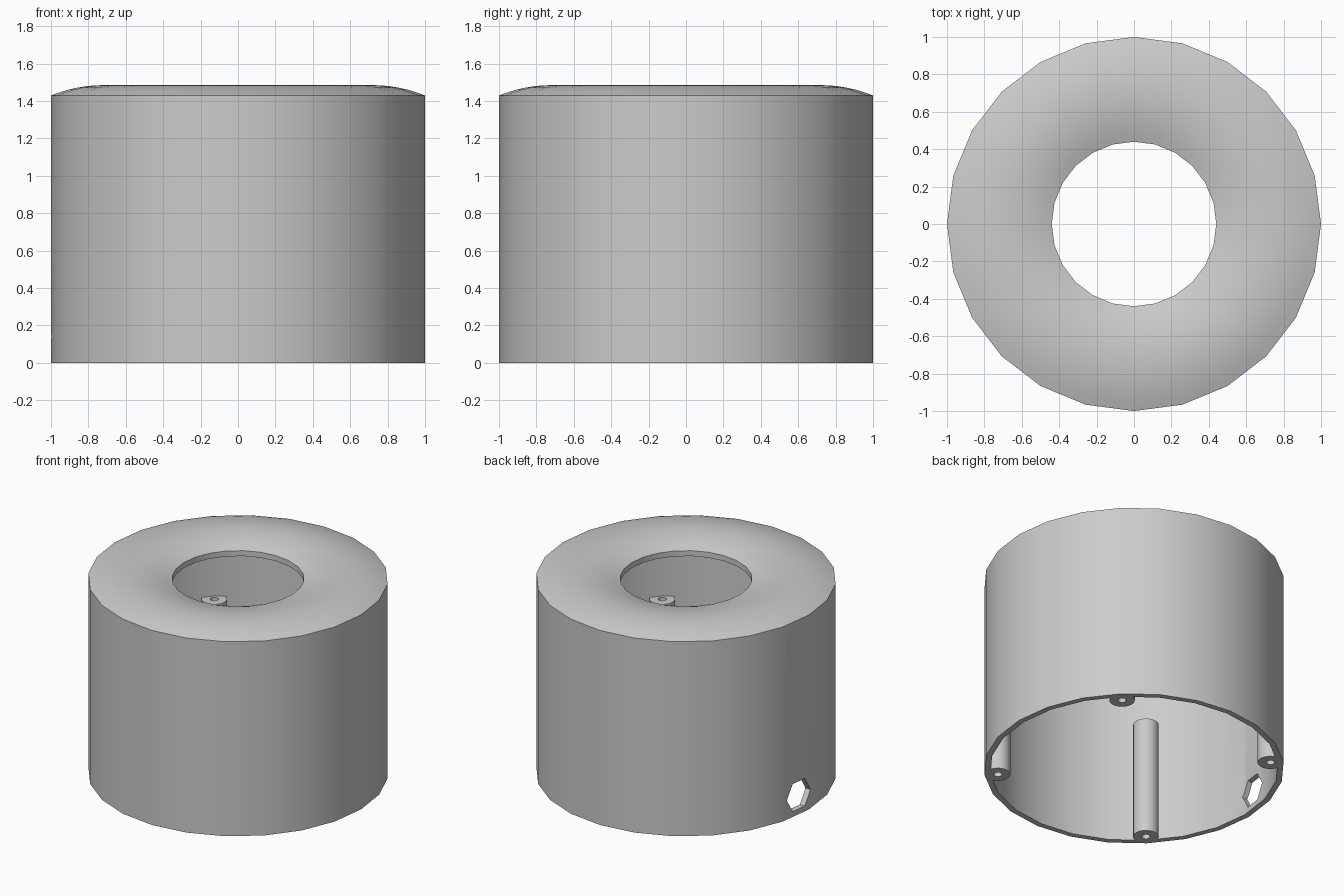
import bpy, math
from math import cos, sin, pi, radians
import bmesh

cube = bpy.data.objects.get("Cube")
if cube:
    bpy.data.objects.remove(cube, do_unlink=True)

grey = bpy.data.materials.new("plain_grey")
grey.use_nodes = True
colour = (0.6, 0.6, 0.6, 1)
grey.diffuse_color = colour
grey.node_tree.nodes["Principled BSDF"].inputs["Base Color"].default_value = colour

SIDES = 24
WALL_TOP, RISE = 1.43, 0.055
HOLE_R, SKIN = 0.44, 0.04


def lathe(name, profile, centre=(0, 0), sides=SIDES):
    """Spin a closed (radius, height) profile around a vertical axis."""
    bm = bmesh.new()
    rings = []
    for i in range(sides):
        a = 2 * pi * i / sides
        rings.append([bm.verts.new((centre[0] + r * cos(a), centre[1] + r * sin(a), z))
                      for r, z in profile])
    n = len(profile)
    for i in range(sides):
        here, there = rings[i], rings[(i + 1) % sides]
        for j in range(n):
            k = (j + 1) % n
            bm.faces.new((here[j], there[j], there[k], here[k]))
    bmesh.ops.recalc_face_normals(bm, faces=bm.faces)
    mesh = bpy.data.meshes.new(name)
    bm.to_mesh(mesh)
    bm.free()
    obj = bpy.data.objects.new(name, mesh)
    bpy.context.collection.objects.link(obj)
    mesh.materials.append(grey)
    return obj


def smooth(obj):
    bpy.ops.object.select_all(action="DESELECT")
    obj.select_set(True)
    bpy.context.view_layer.objects.active = obj
    bpy.ops.object.shade_smooth_by_angle(angle=radians(30))


def crown(outer, base, steps=12):
    """Rounded ring section from the outer edge to the central opening."""
    points = []
    for i in range(steps + 1):
        t = i / steps
        points.append((outer + (HOLE_R - outer) * t, base + RISE * (1 - (2 * t - 1) ** 2)))
    return points


# Housing: thin wall and a rounded top with a central opening
inner = 1 - SKIN
profile = [(1, 0)] + crown(1, WALL_TOP) + crown(inner, WALL_TOP - SKIN)[::-1] + [(inner, 0)]
housing = lathe("housing", profile)

# Hexagonal cable slot through the wall
bpy.ops.mesh.primitive_cylinder_add(vertices=6, radius=0.117, depth=0.3,
                                    location=(-1, 0.1, 0.14), rotation=(0, pi / 2, 0))
cutter = bpy.context.object
cutter.name = "slot_cutter"
cutter.hide_render = True
cutter.data.materials.append(grey)
cut = housing.modifiers.new("cable_slot", "BOOLEAN")
cut.operation, cut.solver, cut.object = "DIFFERENCE", "EXACT", cutter
bpy.ops.object.select_all(action="DESELECT")
bpy.context.view_layer.objects.active = housing
housing.select_set(True)
bpy.ops.object.modifier_apply(modifier=cut.name)
bpy.data.objects.remove(cutter, do_unlink=True)
smooth(housing)

# Four hollow screw posts against the inside of the wall
for name, angle in (("back_left", 45), ("back_right", 135),
                    ("front_right", 225), ("front_left", 315)):
    a = radians(angle)
    post = lathe(name + "_screw_post",
                 [(0.085, 0), (0.085, 0.86), (0.028, 0.86), (0.028, 0)],
                 (0.912 * cos(a), 0.912 * sin(a)))
    smooth(post)
